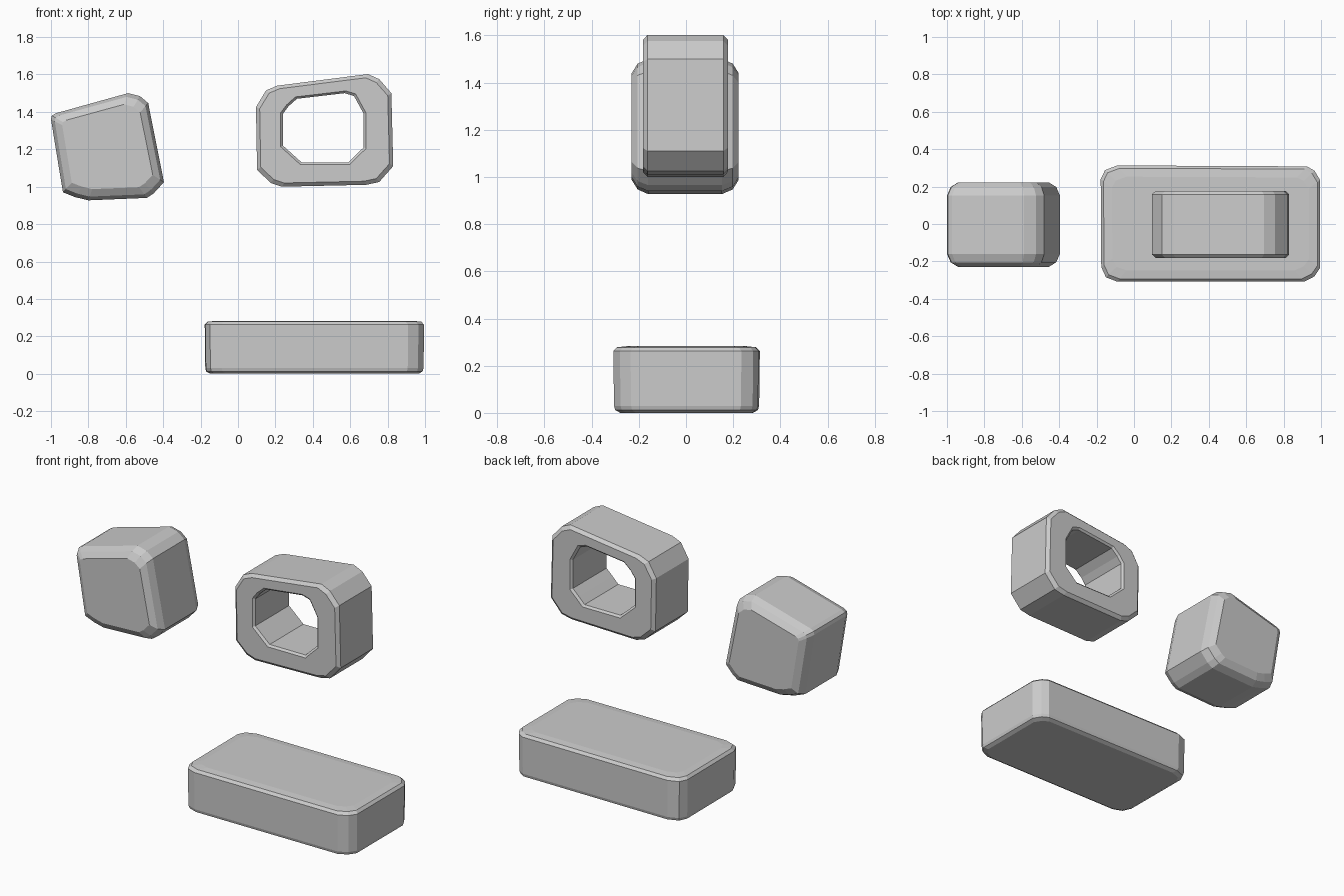
import bpy, bmesh


def inset(pts, d):
    """Shrink a 2D outline by roughly d on every side (negative grows it)."""
    us, vs = [p[0] for p in pts], [p[1] for p in pts]
    cu, cv = (min(us) + max(us)) / 2, (min(vs) + max(vs)) / 2
    su = 1 - 2 * d / (max(us) - min(us))
    sv = 1 - 2 * d / (max(vs) - min(vs))
    return [(cu + (u - cu) * su, cv + (v - cv) * sv) for u, v in pts]


def loft(name, sections, axis, closed=False):
    """Bridge (outline, inset, height) sections along an axis."""
    bm = bmesh.new()
    loops = []
    for pts, d, h in sections:
        loops.append([bm.verts.new((u, h, v) if axis == 'Y' else (u, v, h))
                      for u, v in inset(pts, d)])
    pairs = list(zip(loops, loops[1:]))
    if closed:
        pairs.append((loops[-1], loops[0]))
    else:
        bm.faces.new(loops[0])
        bm.faces.new(loops[-1])
    n = len(loops[0])
    for a, b in pairs:
        for i in range(n):
            j = (i + 1) % n
            bm.faces.new((a[i], a[j], b[j], b[i]))
    bmesh.ops.recalc_face_normals(bm, faces=bm.faces)
    me = bpy.data.meshes.new(name)
    bm.to_mesh(me)
    bm.free()
    ob = bpy.data.objects.new(name, me)
    bpy.context.collection.objects.link(ob)
    return ob


# Flat slab with chamfered corners
slab = [(-0.178, 0.24), (-0.155, 0.288), (-0.09, 0.313),
        (0.925, 0.308), (0.965, 0.285), (0.995, 0.235),
        (0.995, -0.235), (0.965, -0.28), (0.91, -0.308),
        (-0.09, -0.308), (-0.15, -0.285), (-0.175, -0.23)]
loft("base_slab", [(slab, 0.03, 0.0), (slab, 0.008, 0.012), (slab, 0.003, 0.03),
                   (slab, 0.0, 0.262), (slab, 0.015, 0.278), (slab, 0.06, 0.283)], 'Z')

# Tilted block with softened edges
block = [(-1.0, 1.36), (-0.995, 1.38), (-0.973, 1.393),
         (-0.588, 1.50), (-0.524, 1.484), (-0.48, 1.447),
         (-0.396, 1.024), (-0.45, 0.965), (-0.487, 0.94),
         (-0.80, 0.927), (-0.87, 0.944), (-0.936, 0.97)]
loft("tilted_block", [(block, 0.06, -0.23), (block, 0.02, -0.205), (block, 0, -0.16),
                      (block, 0, 0.152), (block, 0.02, 0.198), (block, 0.06, 0.223)], 'Y')

# Thick frame with a through hole
outer = [(0.096, 1.425), (0.15, 1.515), (0.21, 1.54),
         (0.695, 1.602), (0.755, 1.575), (0.82, 1.50),
         (0.83, 1.11), (0.755, 1.025), (0.685, 1.01),
         (0.235, 1.0), (0.175, 1.02), (0.102, 1.09)]
hole = [(0.24, 1.39), (0.27, 1.43), (0.315, 1.47),
        (0.57, 1.50), (0.62, 1.485), (0.672, 1.39),
        (0.672, 1.21), (0.63, 1.17), (0.59, 1.13),
        (0.34, 1.13), (0.29, 1.175), (0.24, 1.22)]
loft("hollow_frame", [(outer, 0, -0.163), (outer, 0.02, -0.182),
                      (hole, -0.012, -0.182), (hole, 0, -0.17),
                      (hole, 0, 0.165), (hole, -0.012, 0.177),
                      (outer, 0.02, 0.177), (outer, 0, 0.158)], 'Y', closed=True)
